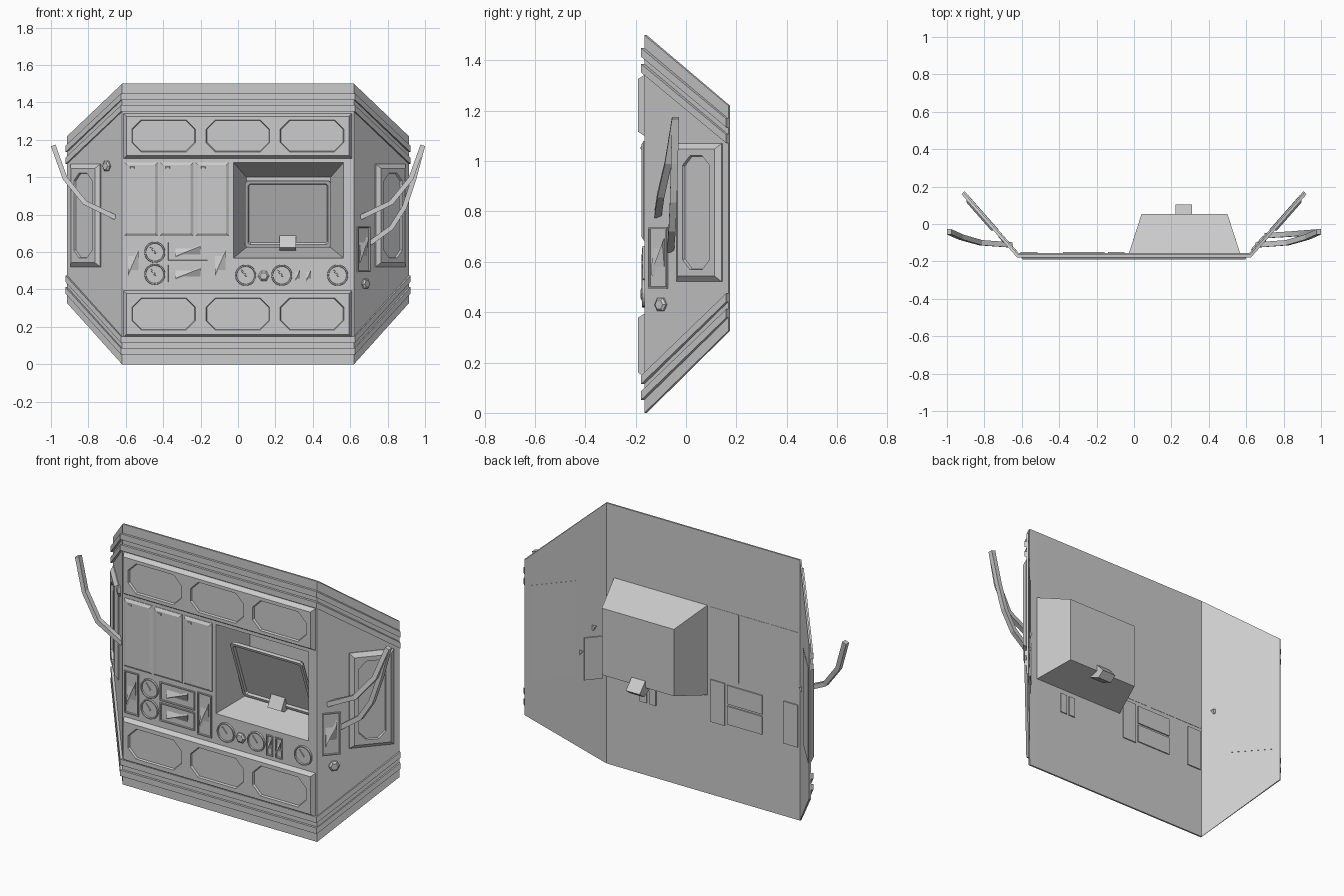
import bpy, bmesh, math
from mathutils import Vector, Matrix

cube = bpy.data.objects.get("Cube")
if cube:
    bpy.data.objects.remove(cube, do_unlink=True)

grey = bpy.data.materials.new("plain grey")
grey.use_nodes = True
grey.diffuse_color = (0.6, 0.6, 0.6, 1)
grey.node_tree.nodes["Principled BSDF"].inputs["Base Color"].default_value = (0.6, 0.6, 0.6, 1)

HALF, FACE, TOP = 0.62, -0.165, 1.5
WING = Vector((0.293, 0.333, 0))
LOW, DROP = 0.326, 0.28


def frame(origin, u, v=(0, 0, 1)):
    """Local axes: u across, v up, w out of the surface."""
    u, v = Vector(u).normalized(), Vector(v).normalized()
    m = Matrix((u, v, u.cross(v))).transposed().to_4x4()
    m.translation = origin
    return m


MAIN = frame((0, FACE, 0), (1, 0, 0))
WINGS = {1: frame((HALF, FACE, 0), WING),
         -1: frame((-HALF, FACE, 0), (WING.x, -WING.y, 0))}


def rect(box, inset=0, w=0, cut=0):
    """Eight-point ring: a rectangle with optional cut corners."""
    a, b, c, d = box
    a, b, c, d = a + inset, b - inset, c + inset, d - inset
    pts = [(a + cut, c), (b - cut, c), (b, c + cut), (b, d - cut),
           (b - cut, d), (a + cut, d), (a, d - cut), (a, c + cut)]
    return [(u, v, w) for u, v in pts]


def disc(u, v, r, w, n=20):
    return [(u + r * math.cos(i * math.tau / n), v + r * math.sin(i * math.tau / n), w) for i in range(n)]


def loft(bm, m, rings, start=False, cap=True):
    rows = [[bm.verts.new(m @ Vector(p)) for p in ring] for ring in rings]
    n = len(rows[0])
    for lo, hi in zip(rows, rows[1:]):
        for i in range(n):
            j = (i + 1) % n
            bm.faces.new((lo[i], lo[j], hi[j], hi[i]))
    if start:
        bm.faces.new(rows[0][::-1])
    if cap:
        bm.faces.new(rows[-1])


def finish(name, bm):
    bmesh.ops.remove_doubles(bm, verts=bm.verts, dist=0.0002)
    me = bpy.data.meshes.new(name)
    bm.to_mesh(me)
    bm.free()
    me.materials.append(grey)
    ob = bpy.data.objects.new(name, me)
    bpy.context.collection.objects.link(ob)
    return ob


def part(name, m, rings, start=False):
    bm = bmesh.new()
    loft(bm, m, rings, start)
    return finish(name, bm)


# Wall shell: front sheet with an opening, tapered recess and two swept-back wings
bm = bmesh.new()
xs, zs = (-HALF, -0.025, 0.565, HALF), (0, 0.567, 1.08, TOP)
grid = [[bm.verts.new((x, FACE, z)) for z in zs] for x in xs]
for i in range(3):
    for j in range(3):
        if (i, j) != (1, 1):
            bm.faces.new((grid[i][j], grid[i + 1][j], grid[i + 1][j + 1], grid[i][j + 1]))
mouth = [grid[1][1], grid[2][1], grid[2][2], grid[1][2]]
back = [bm.verts.new((x, 0.045, z)) for x, z in ((0.045, 0.625), (0.495, 0.625), (0.495, 1.0), (0.045, 1.0))]
for i in range(4):
    j = (i + 1) % 4
    bm.faces.new((mouth[i], mouth[j], back[j], back[i]))
bm.faces.new(back)
for s, column in ((1, grid[3]), (-1, grid[0])):
    x, y = s * (HALF + WING.x), FACE + WING.y
    loop = column + [bm.verts.new((x, y, TOP - DROP)), bm.verts.new((x, y, LOW))]
    bm.faces.new(loop[::-1] if s > 0 else loop)
shell = finish("wall_shell", bm)
mod = shell.modifiers.new("thickness", "SOLIDIFY")
mod.thickness, mod.offset = 0.01, -1

# Trim ridges that follow the outline around all three panels
miter = Vector((WING.y / WING.length / (1 + WING.x / WING.length), -1, 0))
side = Vector((WING.y, -WING.x, 0)).normalized()


def ridge(name, z0, z1, shift):
    h, rings = 0.013, []
    for s, end in ((-1, 1), (-1, 0), (1, 0), (1, 1)):
        base = Vector((HALF, FACE, 0)) + WING * end
        out = side if end else miter
        ring = []
        for z, k in ((z0, 0), (z0, h), (z1, h), (z1, 0)):
            p = base + out * k
            ring.append((s * p.x, p.y, z + shift * end))
        rings.append(ring)
    part(name, Matrix(), rings, True)


for i, z in enumerate((0.052, 0.115)):
    ridge(f"lower_trim_{i}", z, z + 0.034, LOW)
    ridge(f"upper_trim_{i}", TOP - z - 0.034, TOP - z, -DROP)

# Long boxes with three sunken octagons each
for name, z0, z1 in (("upper_locker", 1.1, 1.342), ("lower_locker", 0.144, 0.394)):
    bm = bmesh.new()
    outer = (-0.612, 0.61, z0, z1)
    loft(bm, MAIN, [rect(outer, 0, 0), rect(outer, 0.016, 0.025)], cap=False)
    a, b = outer[0] + 0.016, outer[1] - 0.016
    step = (b - a) / 3
    for i in range(3):
        cell = (a + i * step, a + (i + 1) * step, z0 + 0.016, z1 - 0.016)
        cu, cv = (cell[0] + cell[1]) / 2, (z0 + z1) / 2
        eight = (cu - 0.17, cu + 0.17, cv - 0.086, cv + 0.086)
        loft(bm, MAIN, [rect(cell, 0, 0.025), rect(eight, 0, 0.025, 0.05), rect(eight, 0.004, 0.013, 0.048)])
    finish(name, bm)

# Three cabinet doors with small catches
for i in range(3):
    u = -0.608 + i * 0.19
    box = (u, u + 0.18, 0.685, 1.08)
    part(f"cabinet_door_{i}", MAIN, [rect(box, 0, -0.011), rect(box, 0, 0.003), rect(box, 0.015, 0.012)], True)
    catch = (u + 0.03, u + 0.055, 1.045, 1.058)
    part(f"door_catch_{i}", MAIN, [rect(catch, 0, 0.011), rect(catch, 0.003, 0.016)])


# Framed switch pockets with a folded paddle
def pocket(name, m, box, lean=0.25):
    a, b, c, d = box
    part(name + "_frame", m, [rect(box, 0, -0.016), rect(box, 0, 0.008), rect(box, 0.006, 0.008),
                              rect(box, 0.008, -0.006)], True)
    du, dv = b - a, d - c
    p = (a + du * 0.2, b - du * 0.2, c + dv * 0.15, d - dv * 0.15)
    mid = [(p[0], c + dv * (0.5 - lean), 0.012), (p[1], c + dv * (0.5 + lean), 0.012)]
    base = [(p[0], p[2], -0.006), (p[1], p[2], -0.006), (p[1], p[3], -0.006), (p[0], p[3], -0.006)]
    part(name + "_paddle", m, [base, [mid[0], mid[1], mid[1], mid[0]]])


pocket("tall_switch_0", MAIN, (-0.606, -0.515, 0.42, 0.663))
pocket("tall_switch_1", MAIN, (-0.14, -0.05, 0.42, 0.663))
pocket("wide_switch_0", MAIN, (-0.38, -0.157, 0.55, 0.658))
pocket("wide_switch_1", MAIN, (-0.38, -0.157, 0.433, 0.538))
pocket("toggle_0", MAIN, (0.298, 0.34, 0.417, 0.535))
pocket("toggle_1", MAIN, (0.357, 0.4, 0.417, 0.535))
pocket("wing_switch", WINGS[1], (0.025, 0.125, 0.494, 0.737))

# Round gauges with needles
for i, (u, v) in enumerate(((-0.445, 0.599), (-0.445, 0.481), (0.041, 0.476), (0.234, 0.476), (0.533, 0.476))):
    part(f"gauge_{i}", MAIN, [disc(u, v, 0.056, 0), disc(u, v, 0.055, 0.01),
                              disc(u, v, 0.049, 0.01), disc(u, v, 0.047, 0.003)])
    turn = MAIN @ Matrix.Translation((u, v, 0)) @ Matrix.Rotation(0.7, 4, "Z")
    needle = (-0.004, 0.004, -0.008, 0.036)
    part(f"gauge_needle_{i}", turn, [rect(needle, 0, 0.003), rect(needle, 0.001, 0.008)])

# Hexagonal knobs
for i, (m, u, v) in enumerate(((MAIN, 0.137, 0.472), (WINGS[1], 0.09, 0.43), (WINGS[-1], -0.12, 1.06))):
    part(f"hex_knob_{i}", m, [disc(u, v, 0.03, 0, 6), disc(u, v, 0.03, 0.008, 6), disc(u, v, 0.02, 0.016, 6)])

# Tilted monitor and the foot that passes through the recess
tilt = frame((0.268, -0.068, 0.802), (1, 0, 0), (0, -0.13, 0.36))
box = (-0.23, 0.23, -0.188, 0.188)
part("monitor", tilt, [rect(box, 0.012, -0.03, 0.01), rect(box, 0, -0.012, 0.012), rect(box, 0, 0, 0.012),
                       rect(box, 0.016, 0, 0.01), rect(box, 0.022, -0.012, 0.008)], True)
foot = ((0.0, 0.715), (0.105, 0.6), (0.065, 0.57), (-0.05, 0.625))
part("monitor_foot", Matrix(), [[(x, y, z) for y, z in foot] for x in (0.222, 0.31)], True)

# Wing windows: sloped frame with a sunken octagon
for s, m in WINGS.items():
    u0, u1 = sorted((s * 0.172, s * 0.412))
    box = (u0, u1, 0.521, 1.07)
    part("left_wing_window" if s > 0 else "right_wing_window", m,
         [rect(box, 0, -0.011), rect(box, 0, 0.004), rect(box, 0.022, 0.022),
          rect(box, 0.048, 0.022, 0.04), rect(box, 0.051, 0.01, 0.039)], True)


# Bent grab bars
def bar(name, pts, s=1):
    pts = [Vector((s * x, y, z)) for x, y, z in pts]
    rings = []
    for i, p in enumerate(pts):
        t = pts[min(i + 1, len(pts) - 1)] - pts[max(i - 1, 0)]
        side_on = Vector((-t.z, 0, t.x)).normalized() * 0.013
        deep = Vector((0, 0.014, 0))
        rings.append([p + side_on + deep, p + side_on - deep, p - side_on - deep, p - side_on + deep])
    part(name, Matrix(), rings, True)


arm = ((0.655, -0.112, 0.785), (0.82, -0.1, 0.865), (0.925, -0.07, 0.995), (0.988, -0.042, 1.17))
bar("left_grab_bar", arm)
bar("right_grab_bar", arm, -1)
bar("left_grab_bar_brace", ((0.705, -0.062, 0.648), (0.82, -0.055, 0.73), (0.89, -0.05, 0.84),
                            (0.94, -0.046, 0.99), (0.988, -0.042, 1.17)))
